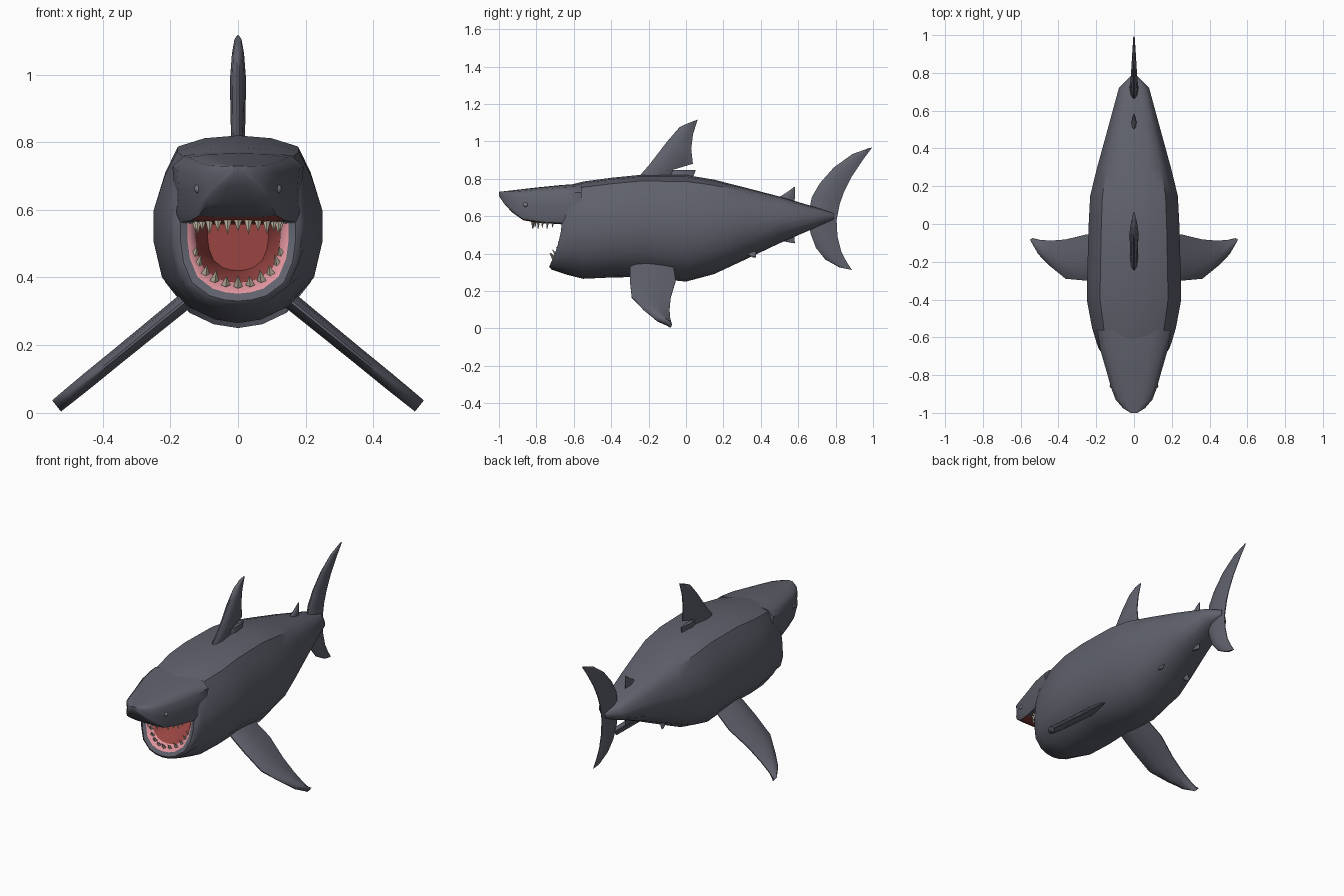
import bpy, bmesh, math
from mathutils import Vector as V

if "Cube" in bpy.data.objects:
    bpy.data.objects.remove(bpy.data.objects["Cube"])


def material(name, rgb):
    m = bpy.data.materials.new(name)
    m.diffuse_color = (*rgb, 1)
    m.use_nodes = True
    m.node_tree.nodes["Principled BSDF"].inputs["Base Color"].default_value = m.diffuse_color
    return m


SKIN = material("slate grey skin", (0.115, 0.12, 0.15))
GUM = material("pink gum", (0.75, 0.30, 0.34))
THROAT = material("dark red mouth", (0.32, 0.06, 0.055))
TOOTH = material("ivory tooth", (0.62, 0.55, 0.42))
EYE = material("grey eye", (0.20, 0.21, 0.24))


def finish(bm, name, mats, angle=45):
    bmesh.ops.recalc_face_normals(bm, faces=bm.faces)
    me = bpy.data.meshes.new(name)
    bm.to_mesh(me)
    bm.free()
    for m in mats:
        me.materials.append(m)
    ob = bpy.data.objects.new(name, me)
    bpy.context.collection.objects.link(ob)
    bpy.ops.object.select_all(action='DESELECT')
    ob.select_set(True)
    bpy.context.view_layer.objects.active = ob
    bpy.ops.object.shade_smooth_by_angle(angle=math.radians(angle))
    return ob


def loft(bm, rings, band_mats=None):
    """Skin closed rings of equal length and cap both ends."""
    rows = [[bm.verts.new(p) for p in r] for r in rings]
    n = len(rows[0])
    for i in range(len(rows) - 1):
        for j in range(n):
            k = (j + 1) % n
            f = bm.faces.new((rows[i][j], rows[i][k], rows[i + 1][k], rows[i + 1][j]))
            f.material_index = band_mats[i] if band_mats else 0
    bm.faces.new(rows[0])
    f = bm.faces.new(rows[-1])
    f.material_index = band_mats[-1] if band_mats else 0


def section(half, y, w, zb, zt, lean=0.0):
    """Mirror a half section (u, v) to a full ring; lean pushes the bottom forward."""
    pts = [(u, v) for u, v in half] + [(-u, v) for u, v in half[-2:0:-1]]
    return [V((u * w, y - lean * (1 - v) ** 2, zb + v * (zt - zb))) for u, v in pts]


TRUNK = [(0, 1), (.4, .985), (.72, .94), (.87, .8), (1, .61), (1, .44),
         (.9, .24), (.6, .08), (.3, .02), (0, 0)]
MOUTH = [(0, 1), (.5, 1), (.9, .97), (1, .85), (1, .65), (.95, .42),
         (.8, .2), (.5, .06), (.25, .015), (0, 0)]
SNOUT = [(0, 1), (.45, .99), (.8, .94), (.97, .78), (.94, .45), (.97, .15),
         (.92, .03), (.5, 0), (0, 0)]

# Body with the lower jaw, lips, gums and throat
trunk = [(.79, .012, .58, .615), (.72, .08, .55, .64), (.5, .14, .455, .705),
         (.3, .195, .36, .757), (.15, .232, .29, .795), (0, .24, .25, .82),
         (-.25, .247, .275, .82), (-.4, .25, .272, .805), (-.55, .222, .265, .785),
         (-.63, .198, .285, .765)]
rings = [section(TRUNK, *r) for r in trunk]
rings += [section(MOUTH, *r) for r in [
    (-.65, .187, .315, .61, .07), (-.662, .17, .33, .605, .07),
    (-.655, .15, .352, .60, .065), (-.65, .14, .362, .595, .06),
    (-.63, .125, .385, .59, .05), (-.40, .09, .42, .57, 0)]]
bm = bmesh.new()
loft(bm, rings, [0] * 12 + [1, 1, 2, 2])
finish(bm, "body", [SKIN, GUM, THROAT])

# Snout overhanging the mouth, with a red palate underneath
snout = [(-1, .018, .708, .73), (-.975, .06, .67, .733), (-.93, .1, .62, .738),
         (-.87, .124, .578, .745), (-.78, .15, .563, .755), (-.66, .186, .556, .767),
         (-.56, .2, .57, .772)]
bm = bmesh.new()
loft(bm, [section(SNOUT, *r) for r in snout])
bmesh.ops.recalc_face_normals(bm, faces=bm.faces)
for f in bm.faces:
    c = f.calc_center_median()
    if f.normal.z < -.9 and abs(c.x) < .1 and c.y > -.84:
        f.material_index = 1
finish(bm, "snout", [SKIN, THROAT])


# Fins are lofted from ribs: leading point, trailing point, half thickness
def fin(name, ribs, normal):
    n = V(normal).normalized()
    foil = [(0, .15), (.12, .7), (.4, 1), (.75, .6), (1, .12)]
    foil += [(s, -t) for s, t in reversed(foil)]
    bm = bmesh.new()
    loft(bm, [[V(a).lerp(V(b), s) + n * t * h for s, t in foil] for a, b, h in ribs])
    return finish(bm, name, [SKIN])


def upright(name, rows, x=0.0):
    return fin(name, [((x, a, b), (x, c, d), t) for a, b, c, d, t in rows], (1, 0, 0))


upright("dorsal_fin", [
    (-.27, .79, -.06, .79, .02), (-.24, .825, -.07, .848, .021),
    (-.2, .87, .037, .88, .022), (-.1, 1.0, .028, .96, .024),
    (-.035, 1.075, .038, 1.04, .018), (.0, 1.092, .063, 1.117, .011)])
upright("dorsal_fin_heel", [(-.1, .80, .035, .80, .018), (-.07, .846, .052, .846, .012)])
upright("tail_fin", [
    (.982, .965, .994, .966, .004), (.89, .932, .945, .9, .009),
    (.79, .86, .885, .81, .014), (.715, .775, .845, .73, .018),
    (.672, .70, .822, .665, .022), (.655, .61, .805, .58, .025),
    (.665, .51, .81, .49, .021), (.695, .43, .83, .41, .017),
    (.745, .368, .858, .357, .012), (.82, .326, .888, .312, .006)])
upright("second_dorsal_fin", [(.48, .69, .58, .66, .014), (.54, .728, .582, .705, .011),
                              (.578, .756, .584, .756, .004)])
upright("anal_fin", [(.48, .48, .58, .53, .014), (.51, .468, .58, .485, .011),
                     (.56, .458, .582, .455, .005)])

for side, s in (("left", 1), ("right", -1)):
    # Pectoral fins reach down and outward
    rows = [(.10, -.29, -.08, .025), (.17, -.3, -.065, .025), (.25, -.3, -.055, .024),
            (.36, -.29, -.082, .023), (.44, -.225, -.088, .023), (.5, -.165, -.084, .022),
            (.537, -.09, -.075, .021)]
    fin(side + "_pectoral_fin",
        [((s * x, a, .335 - (x - .15) * .815), (s * x, b, .335 - (x - .15) * .815), t)
         for x, a, b, t in rows], (s * .62, 0, .78))
    # Pelvic fins
    fin(side + "_pelvic_fin",
        [((s * .075, .27, .42), (s * .075, .37, .44), .014),
         ((s * .10, .355, .382), (s * .10, .375, .38), .005)], (s * .8, 0, .6))
    # Eyes
    bm = bmesh.new()
    bmesh.ops.create_uvsphere(bm, u_segments=12, v_segments=8, radius=.014)
    bmesh.ops.translate(bm, verts=bm.verts, vec=(s * .115, -.857, .662))
    finish(bm, side + "_eye", [EYE])


# Teeth are small four-sided spikes
def spike(bm, base, direction, r, h):
    d = V(direction).normalized()
    q = d.to_track_quat('Z', 'Y')
    ring = [bm.verts.new(V(base) + q @ V((r * math.cos(a), r * .7 * math.sin(a), 0)))
            for a in (0, math.pi / 2, math.pi, math.pi * 1.5)]
    tip = bm.verts.new(V(base) + d * h)
    bm.faces.new(ring)
    for i in range(4):
        bm.faces.new((ring[i], ring[(i + 1) % 4], tip))


bm = bmesh.new()
for i in range(13):
    a = math.radians(-84 + 14 * i)
    spike(bm, (.127 * math.sin(a), -.70 - .12 * math.cos(a), .57),
          (0, -.05, -1), .012, .044 if i % 2 else .034)
finish(bm, "upper_teeth", [TOOTH], 20)

bm = bmesh.new()
for i in range(11):
    a = math.radians(-80 + 16 * i)
    x, z = .132 * math.sin(a), .485 - .112 * math.cos(a)
    spike(bm, (x, -.652 - .055 * math.cos(a) ** 2, z),
          (-.25 * math.sin(a), -.55, .75), .014, .042 if i % 2 else .034)
finish(bm, "lower_teeth", [TOOTH], 20)
